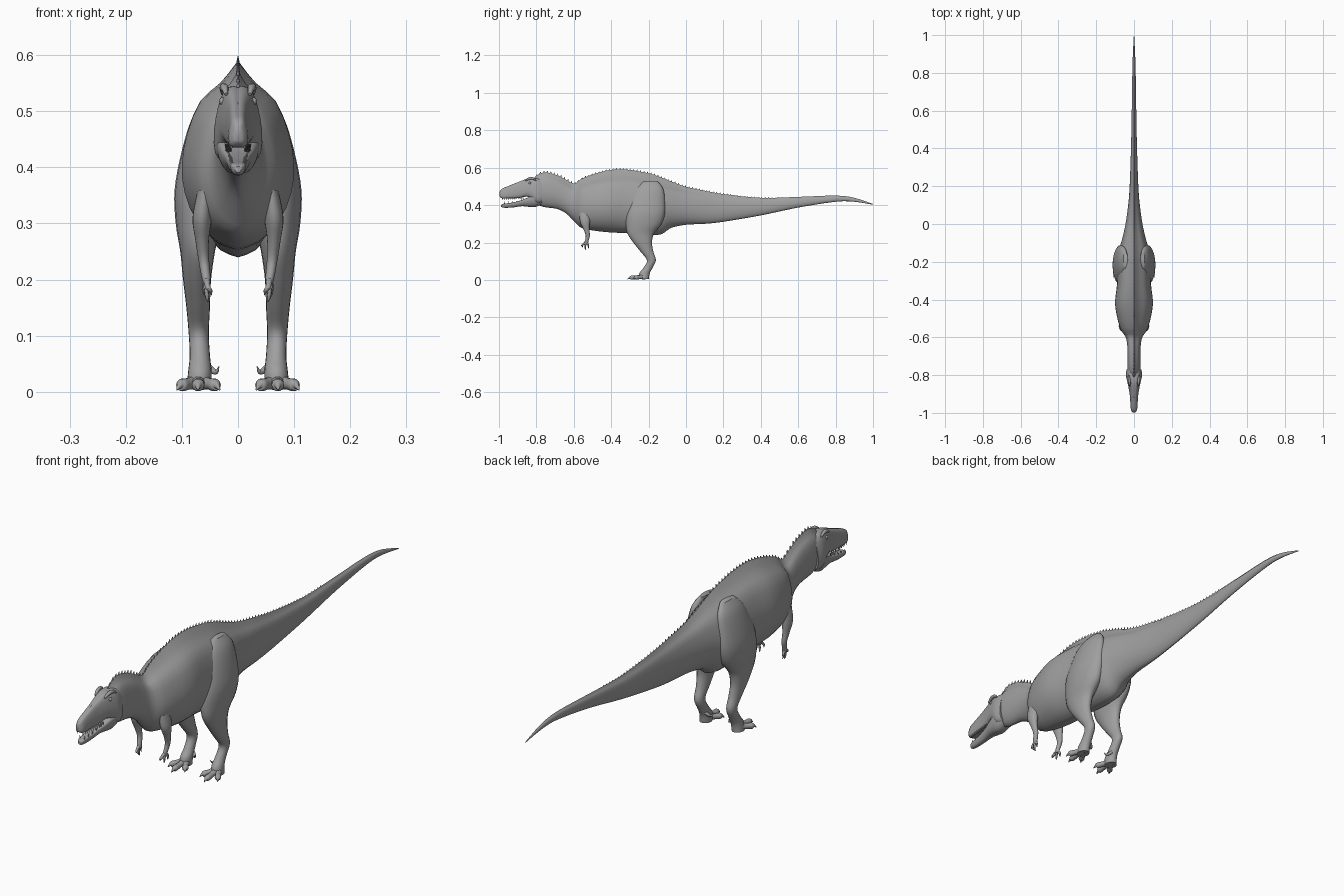
import bpy, bmesh, math
from mathutils import Vector

cube = bpy.data.objects.get("Cube")
if cube:
    bpy.data.objects.remove(cube, do_unlink=True)

skin = bpy.data.materials.new("grey skin")
skin.use_nodes = True
SKIN = (0.35, 0.35, 0.35, 1)
skin.diffuse_color = SKIN
skin.node_tree.nodes["Principled BSDF"].inputs["Base Color"].default_value = SKIN


def finish(name, bm, mirror=False):
    """Turn a bmesh into a smooth, optionally mirrored, grey object."""
    bmesh.ops.recalc_face_normals(bm, faces=bm.faces)
    mesh = bpy.data.meshes.new(name)
    bm.to_mesh(mesh)
    bm.free()
    mesh.materials.append(skin)
    mesh.shade_smooth()
    mesh.set_sharp_from_angle(angle=math.radians(50))
    obj = bpy.data.objects.new(name, mesh)
    bpy.context.collection.objects.link(obj)
    if mirror:
        obj.modifiers.new("Mirror", "MIRROR").use_mirror_merge = False
    return obj


def spline(rows, steps):
    """Smooth curve through rows of numbers."""
    rows = [Vector(r) for r in rows]
    out = []
    for i in range(len(rows) - 1):
        b, c = rows[i], rows[i + 1]
        a = rows[max(i - 1, 0)]
        d = rows[min(i + 2, len(rows) - 1)]
        for s in range(steps):
            t = s / steps
            out.append(b + (c - a) * (t / 2)
                       + (a * 2 - b * 5 + c * 4 - d) * (t * t / 2)
                       + (b * 3 - a - c * 3 + d) * (t ** 3 / 2))
    return out + [rows[-1]]


def loft(bm, rings):
    """Skin a list of equal rings and cap both ends."""
    loops = [[bm.verts.new(p) for p in ring] for ring in rings]
    n = len(loops[0])
    for a, b in zip(loops, loops[1:]):
        for i in range(n):
            j = (i + 1) % n
            bm.faces.new((a[i], a[j], b[j], b[i]))
    bm.faces.new(loops[0])
    bm.faces.new(loops[-1])


def oval(n=20):
    return [(math.cos(math.tau * i / n), math.sin(math.tau * i / n)) for i in range(n)]


def section(half):
    """Close a half outline of (width, height) running from bottom to top."""
    half = [tuple(p) for p in spline(half, 2)]
    return half + [(-w, h) for w, h in half[-2:0:-1]]


def long_part(name, rows, outline, steps=3):
    """Loft along y; rows hold y, top, bottom and half width."""
    bm = bmesh.new()
    loft(bm, [[(w * u, y, low + (top - low) * v) for u, v in outline]
              for y, top, low, w in spline(rows, steps)])
    return finish(name, bm)


def limb(bm, rows, steps=4):
    """Loft level ovals; rows hold x, y, z and both radii."""
    loft(bm, [[(x + rx * u, y + ry * v, z) for u, v in oval()]
              for x, y, z, rx, ry in spline(rows, steps)])


def tube(bm, rows, steps=3, n=10):
    """Round tube; rows hold x, y, z and radius."""
    pts = spline(rows, steps)
    rings = []
    for i, p in enumerate(pts):
        way = (pts[min(i + 1, len(pts) - 1)] - pts[max(i - 1, 0)]).to_3d()
        turn = way.to_track_quat("Z", "Y")
        rings.append([p.to_3d() + turn @ Vector((p[3] * u, p[3] * v, 0)) for u, v in oval(n)])
    loft(bm, rings)


# Neck, trunk and tail in one skin, with a narrow ridge along the back
trunk = section([(0, 0), (.38, .04), (.74, .15), (.95, .3), (1, .46),
                 (.9, .63), (.68, .79), (.34, .88), (.13, .95), (0, 1)])
body_rows = [
    (-.81, .55, .41, .03), (-.76, .575, .39, .034), (-.69, .56, .38, .034),
    (-.64, .535, .355, .036), (-.595, .515, .31, .046), (-.55, .545, .275, .074),
    (-.43, .583, .256, .1), (-.32, .59, .25, .09), (-.2, .57, .24, .085),
    (-.13, .547, .245, .077), (-.08, .527, .278, .063), (0, .498, .295, .045),
    (.1, .477, .3, .031), (.2, .459, .311, .023), (.4, .439, .345, .016),
    (.6, .444, .387, .012), (.8, .451, .418, .009), (.9, .439, .418, .006),
    (1, .406, .402, .001)]
long_part("body", body_rows, trunk)

# Skull and lower jaw
skull = section([(0, 0), (.6, 0), (.95, .12), (1, .4), (.85, .7), (.6, .93), (.25, 1), (0, .98)])
long_part("skull", [
    (-.997, .472, .447, .007), (-.985, .487, .437, .016), (-.95, .502, .436, .019),
    (-.9, .522, .438, .023), (-.85, .541, .446, .032), (-.82, .545, .43, .039),
    (-.795, .543, .41, .043), (-.77, .535, .415, .038)], skull)
jaw = section([(0, 0), (.5, .05), (.9, .4), (1, .8), (.8, 1), (0, 1)])
long_part("lower_jaw", [
    (-.988, .401, .391, .006), (-.975, .407, .386, .013), (-.93, .413, .387, .017),
    (-.88, .426, .394, .024), (-.85, .438, .392, .031), (-.81, .455, .389, .038),
    (-.775, .47, .403, .037)], jaw)

# Brow horns, eyes and teeth
bm = bmesh.new()
tube(bm, [(.021, -.86, .53, .003), (.024, -.838, .542, .007),
          (.027, -.815, .541, .006), (.028, -.8, .53, .002)])
finish("brow", bm, True)
bm = bmesh.new()
bmesh.ops.create_uvsphere(bm, u_segments=12, v_segments=8, radius=.007)
bmesh.ops.translate(bm, verts=bm.verts, vec=(.027, -.835, .518))
finish("eye", bm, True)
bm = bmesh.new()
for i in range(11):
    t = i / 10
    y = -.982 + .11 * t
    tube(bm, [(.012 + .009 * t, y, .441, .003), (.012 + .009 * t, y + .002, .427, .0004)], 1, 6)
    if i % 2:
        tube(bm, [(.009 + .009 * t, y, .403 + .018 * t, .0025),
                  (.01 + .009 * t, y + .002, .417 + .015 * t, .0004)], 1, 6)
finish("teeth", bm, True)

# Saw-toothed crest from the nape to the middle of the tail
line = spline(body_rows, 12)
bm = bmesh.new()
step = .0185
for i in range(72):
    y = -.8 + i * step
    p = min(line, key=lambda r: abs(r[0] - y))
    size = .011 * (1 - .5 * i / 72)
    loft(bm, [[(u * w, y + lean + v * w * 2, p[1] + h) for u, v in oval(6)]
              for w, lean, h in ((size * .35, 0, -.005), (size * .06, size * .4, size * .8))])
finish("back_crest", bm)

# Hind legs from hip to sole
bm = bmesh.new()
limb(bm, [
    (.045, -.19, .525, .012, .04), (.056, -.195, .49, .025, .072),
    (.064, -.205, .43, .036, .092), (.071, -.215, .36, .042, .103),
    (.071, -.226, .3, .04, .096), (.072, -.242, .25, .031, .072),
    (.073, -.232, .2, .025, .05), (.071, -.208, .15, .021, .034),
    (.07, -.185, .105, .018, .024), (.068, -.203, .065, .018, .024),
    (.068, -.222, .035, .021, .028), (.07, -.225, .004, .022, .026)])
finish("hind_leg", bm, True)

# Toes with claws, and the small inner spur
bm = bmesh.new()
for x, y in ((.041, -.27), (.071, -.292), (.1, -.268)):
    base = Vector((.07, -.22, .018))
    tip = Vector((x, y, .012))
    mid = base.lerp(tip, .6)
    end = tip + (tip - base) * .3
    tube(bm, [(*base, .016), (*mid, .0105), (*tip, .0115), (*tip.lerp(end, .4), .006),
              (end.x, end.y, .003, .001)])
tube(bm, [(.06, -.2, .05, .007), (.048, -.205, .04, .006), (.039, -.215, .035, .004),
          (.034, -.222, .045, .0008)])
finish("toes", bm, True)

# Short hanging forelegs with clawed fingers
bm = bmesh.new()
limb(bm, [
    (.058, -.54, .36, .014, .03), (.064, -.54, .31, .017, .026),
    (.064, -.532, .27, .012, .016), (.061, -.525, .235, .0095, .011),
    (.057, -.532, .205, .008, .01), (.055, -.535, .19, .006, .012)])
finish("foreleg", bm, True)
bm = bmesh.new()
for x, y, z in ((.049, -.555, .172), (.055, -.538, .16), (.059, -.522, .168)):
    tube(bm, [(.056, -.534, .202, .006), ((x + .058) / 2, y, .186, .005),
              (x, y, z + .008, .0035), (x - .002, y + .004, z, .0006)], 3, 8)
finish("fingers", bm, True)
